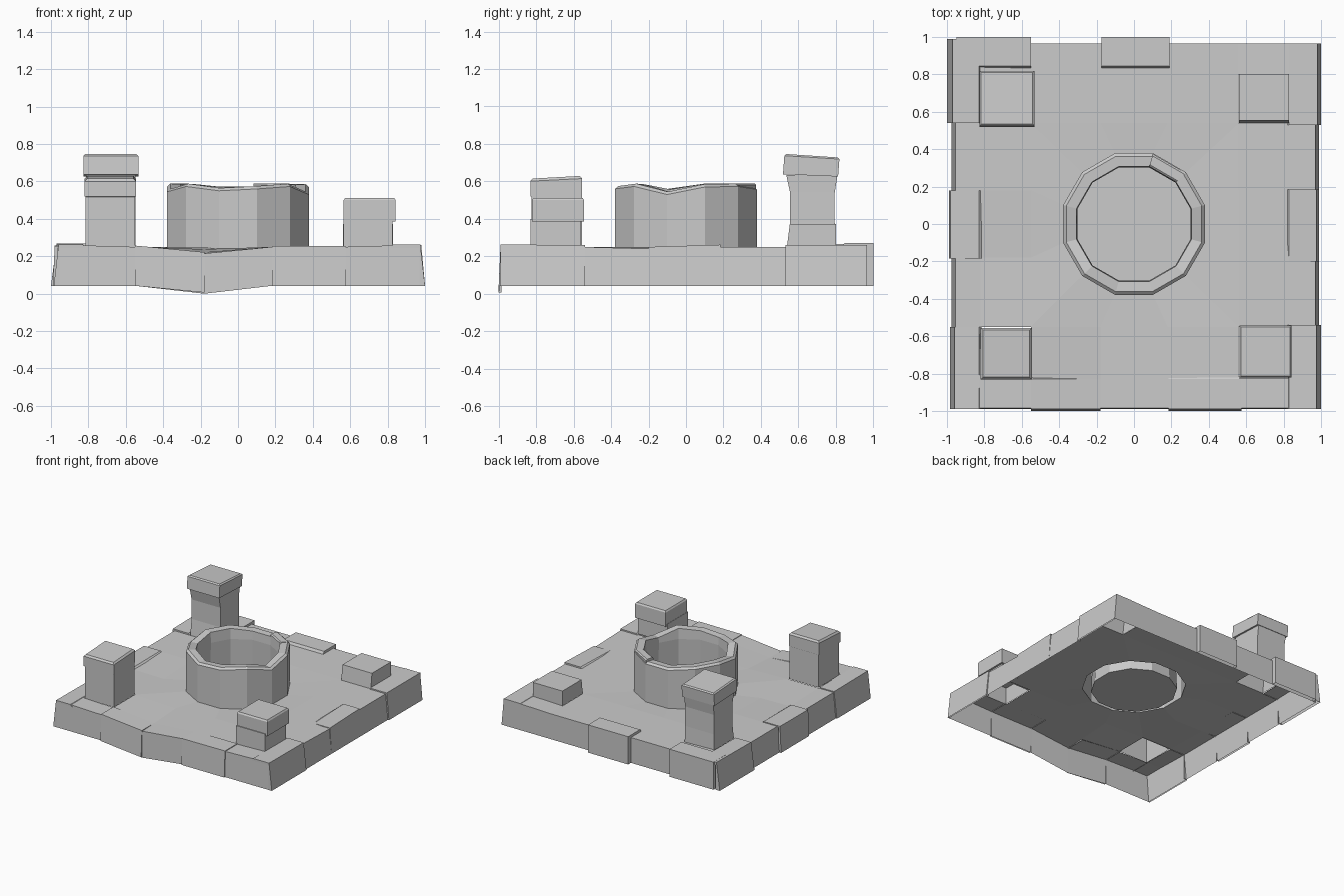
import bpy, bmesh, math

if "Cube" in bpy.data.objects:
    bpy.data.objects.remove(bpy.data.objects["Cube"])


def make(name, verts, faces):
    me = bpy.data.meshes.new(name)
    me.from_pydata(verts, [], faces)
    bm = bmesh.new()
    bm.from_mesh(me)
    bmesh.ops.remove_doubles(bm, verts=bm.verts, dist=0.0005)
    bmesh.ops.recalc_face_normals(bm, faces=bm.faces)
    bm.to_mesh(me)
    bm.free()
    ob = bpy.data.objects.new(name, me)
    bpy.context.collection.objects.link(ob)
    return ob


def loft(name, rings, cap=True, cap_start=False):
    """Join equal rings of points into a skin, optionally capping the ends."""
    n = len(rings[0])
    verts = [p for r in rings for p in r]
    faces = [(i * n + k, i * n + (k + 1) % n, (i + 1) * n + (k + 1) % n, (i + 1) * n + k)
             for i in range(len(rings) - 1) for k in range(n)]
    if cap:
        faces.append(tuple(range(len(verts) - n, len(verts))))
    if cap_start:
        faces.append(tuple(range(n))[::-1])
    return make(name, verts, faces)


def rect(cx, cy, hx, hy, z, tilt=0.0):
    """Rectangular ring, tilted along y."""
    return [(cx - hx, cy - hy, z - tilt), (cx + hx, cy - hy, z - tilt),
            (cx + hx, cy + hy, z + tilt), (cx - hx, cy + hy, z + tilt)]


def ring(r, z):
    """Twelve-sided ring; z is a number or a list of twelve heights."""
    out = []
    for k in range(12):
        a = math.radians(15 + 30 * k)
        out.append((r * math.cos(a), r * math.sin(a), z[k] if isinstance(z, list) else z))
    return out


# Floor sheet: uneven grid with openings under the pillars and the well
xs = [-.955, -.82, -.55, -.18, .18, .56, .83, .97]
ys = [-.985, -.83, -.55, -.18, .18, .54, .80, .965]
dips = {(3, 0): .215, (3, 1): .222, (3, 2): .238, (2, 3): .238, (1, 3): .242, (7, 3): .24}


def height(i, j):
    if (i, j) in dips:
        return dips[(i, j)]
    return .258 if i in (0, 1, 6, 7) and j in (0, 1, 6, 7) else .25


verts = [(xs[i], ys[j], height(i, j)) for j in range(8) for i in range(8)]
faces = []
for j in range(7):
    for i in range(7):
        well = 2 <= i <= 4 and 2 <= j <= 4
        pillar = i in (1, 5) and j in (1, 5)
        if not well and not pillar:
            a = j * 8 + i
            faces.append((a, a + 1, a + 9, a + 8))
# connect the central square to the twelve-sided well hole
square = [(5, 4), (5, 5), (4, 5), (3, 5), (2, 5), (2, 4),
          (2, 3), (2, 2), (3, 2), (4, 2), (5, 2), (5, 3)]
verts += ring(.39, .245)
for k in range(12):
    (i, j), (m, n) = square[k], square[(k + 1) % 12]
    faces.append((j * 8 + i, n * 8 + m, 64 + (k + 1) % 12, 64 + k))
# outer skirt, flared at the sides
edge = ([(i, 0) for i in range(7)] + [(7, j) for j in range(7)] +
        [(i, 7) for i in range(7, 0, -1)] + [(0, j) for j in range(7, 0, -1)])
base = len(verts)
for i, j in edge:
    x = xs[i] + (.02 if i == 7 else -.02 if i == 0 else 0)
    y = ys[j] - (.005 if j == 0 else 0)
    verts.append((x, y, 0.0 if (i, j) == (3, 0) else .042))
for k in range(len(edge)):
    k2 = (k + 1) % len(edge)
    (i, j), (m, n) = edge[k], edge[k2]
    faces.append((j * 8 + i, n * 8 + m, base + k2, base + k))
make("floor_and_skirt", verts, faces)


# Edge stones: raised lips wrapped over the rim of the floor
def edge_stone(name, side, a, b, d_top, d_bot, base_d, za=.26, zb=.26, drop_a=0, inner=.83):
    def pt(t, d, z):
        return {"front": (t, -d, z), "back": (t, d, z),
                "left": (-d, t, z), "right": (d, t, z)}[side]

    def profile(t, z, drop):
        return [pt(t, inner - .015, .245 - drop), pt(t, inner, z), pt(t, d_top, z),
                pt(t, d_bot, .042 - drop), pt(t, base_d, .042 - drop), pt(t, base_d, .245 - drop)]
    p, q = profile(a, za, drop_a), profile(b, zb, 0)
    f = [(k, k + 1, k + 7, k + 6) for k in range(3)]
    f += [(0, 1, 2, 5), (2, 3, 4, 5), (6, 7, 8, 11), (8, 9, 10, 11)]
    make(name, p + q, f)


edge_stone("front_stone_left", "front", -.18, -.55, .99, 1.0, .985, za=.222, zb=.257, drop_a=.036)
edge_stone("front_stone_right", "front", .185, .575, .99, 1.0, .985, za=.254, zb=.256)
edge_stone("back_stone", "back", -.175, .19, 1.0, 1.0, .965, za=.27, zb=.27, inner=.845)
edge_stone("back_corner_stone", "back", -.95, -.55, 1.0, 1.0, .965, za=.268, zb=.268, inner=.845)
edge_stone("left_stone", "left", -.185, .18, .98, .99, .965, za=.255, zb=.257)
edge_stone("left_front_stone", "left", -.99, -.55, .96, .985, .955, za=.262, zb=.258)
edge_stone("left_back_stone", "left", .54, .99, .97, 1.0, .96, za=.262, zb=.268)
edge_stone("right_stone", "right", -.2, .185, .975, .99, .97, za=.25, zb=.262)
edge_stone("right_front_stone", "right", -.99, -.54, .975, 1.0, .97, za=.263, zb=.26)
edge_stone("right_back_stone", "right", .53, .965, .98, 1.0, .97, za=.26, zb=.26)

# Well: outer wall, chamfered uneven rim, inner wall and bottom
top = [.585, .588, .572, .572, .588, .588, .56, .588, .565, .575, .588, .545]
loft("well", [ring(.392, .245), ring(.392, [z - .015 for z in top]), ring(.375, top),
              ring(.318, [z - .003 for z in top]), ring(.313, .5), ring(.325, .215)])


# Rim stone: one proud block on the well rim
def arc(z, inset=0):
    return [(r * math.cos(math.radians(a)), r * math.sin(math.radians(a)), z)
            for r, a in ((.318 + inset, 45), (.388 - inset, 45), (.388 - inset, 75), (.318 + inset, 75))]


loft("rim_stone", [arc(.56), arc(.582), arc(.59, .01)])

# Corner pillars
loft("tall_pillar_shaft", [rect(-.68, .67, .132, .13, .25), rect(-.68, .675, .131, .119, .38),
                           rect(-.68, .675, .131, .119, .54), rect(-.68, .672, .133, .137, .635)])
loft("tall_pillar_cap", [rect(-.68, .665, .147, .147, .632, -.006), rect(-.68, .672, .147, .147, .728, -.009),
                         rect(-.68, .672, .137, .137, .737, -.009)], cap_start=True)
loft("front_left_pillar", [rect(-.683, -.69, .132, .134, .25), rect(-.683, -.69, .132, .134, .518),
                           rect(-.683, -.693, .137, .138, .52), rect(-.683, -.693, .137, .138, .608, .007),
                           rect(-.683, -.693, .125, .126, .622, .007)])
loft("front_right_pillar_shaft", [rect(.695, -.695, .132, .134, .25), rect(.695, -.695, .132, .134, .4)])
loft("front_right_pillar_cap", [rect(.704, -.683, .139, .139, .385), rect(.704, -.683, .139, .139, .5),
                                rect(.704, -.683, .131, .131, .512)], cap_start=True)
loft("back_right_pillar", [rect(.695, .67, .134, .131, .25), rect(.695, .678, .134, .124, .372)])
